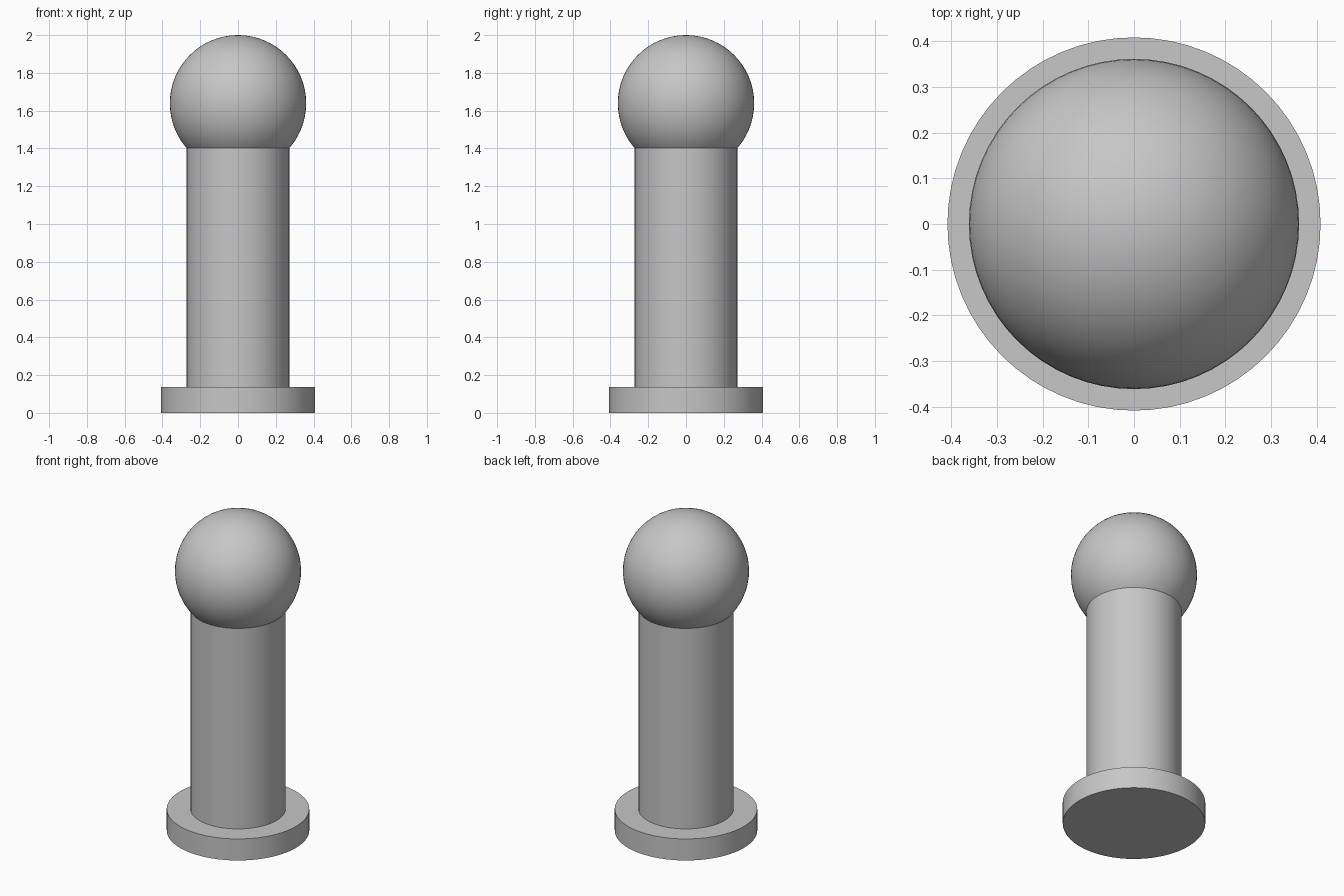
import bpy
import math

cube = bpy.data.objects.get("Cube")
if cube:
    bpy.data.objects.remove(cube, do_unlink=True)

# Single plain grey
grey = bpy.data.materials.new("plain_grey")
grey.use_nodes = True
colour = (0.57, 0.57, 0.57, 1.0)
grey.diffuse_color = colour
grey.node_tree.nodes["Principled BSDF"].inputs["Base Color"].default_value = colour

BASE_RADIUS, BASE_TOP = 0.408, 0.136
SHAFT_RADIUS = 0.272
BALL_RADIUS = 0.361
BALL_Z = 2.0 - BALL_RADIUS
# The shaft ends where its wall meets the ball
SHAFT_TOP = BALL_Z - math.sqrt(BALL_RADIUS ** 2 - SHAFT_RADIUS ** 2)


def finish(name):
    obj = bpy.context.object
    obj.name = name
    obj.data.name = name
    obj.data.materials.append(grey)
    bpy.ops.object.shade_smooth_by_angle(angle=math.radians(30))


def cylinder(name, radius, bottom, top):
    bpy.ops.mesh.primitive_cylinder_add(
        vertices=64, radius=radius, depth=top - bottom,
        location=(0, 0, (bottom + top) / 2))
    finish(name)


# Round foot and upright shaft
cylinder("base_disc", BASE_RADIUS, 0, BASE_TOP)
cylinder("shaft", SHAFT_RADIUS, BASE_TOP, SHAFT_TOP)

# Ball resting in the top of the shaft
bpy.ops.mesh.primitive_uv_sphere_add(
    segments=64, ring_count=32, radius=BALL_RADIUS, location=(0, 0, BALL_Z))
finish("ball_top")
